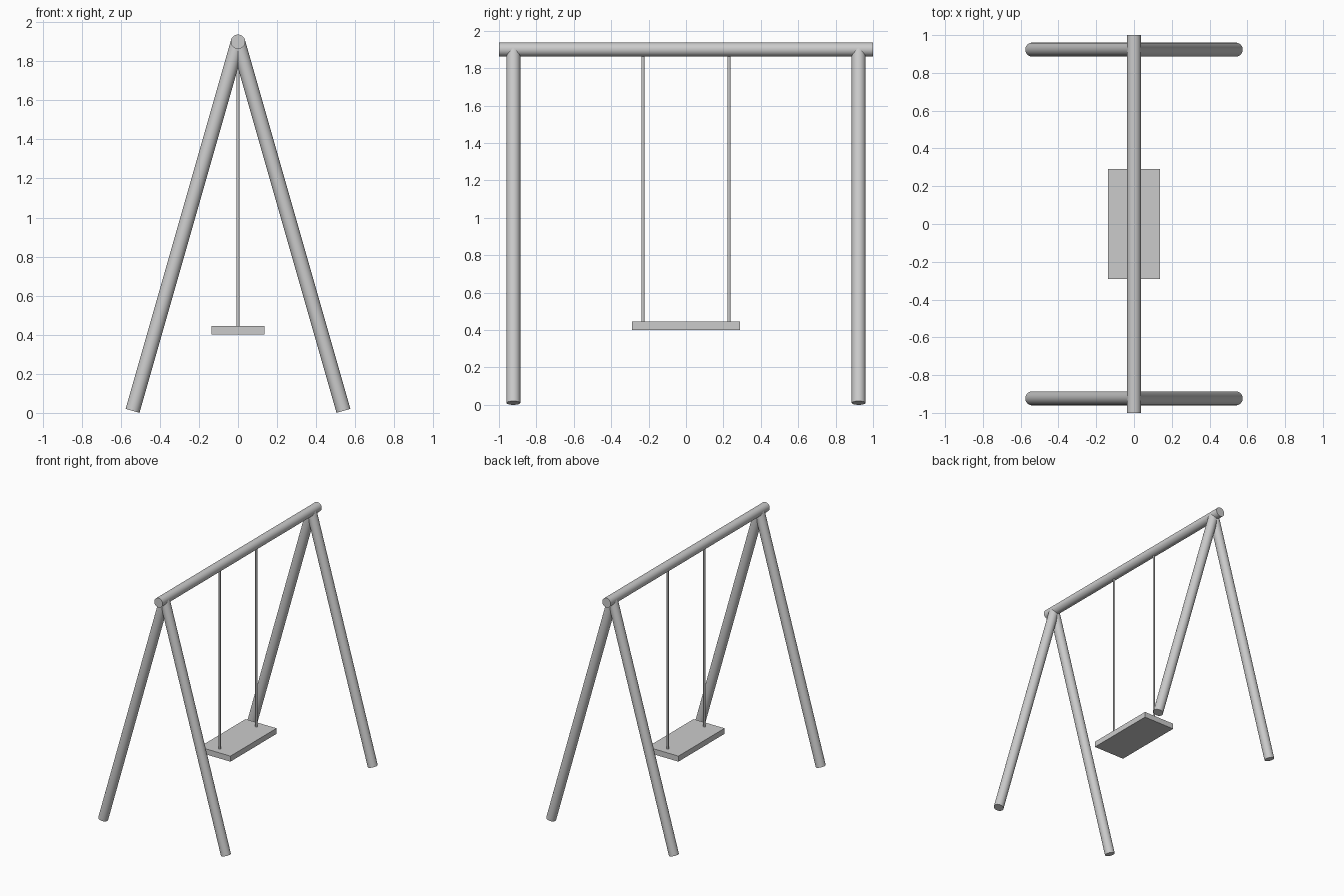
import bpy
from mathutils import Vector

if "Cube" in bpy.data.objects:
    bpy.data.objects.remove(bpy.data.objects["Cube"])


def rod(name, start, end, radius, sides):
    """Smooth-sided cylinder between two points."""
    a, b = Vector(start), Vector(end)
    d = b - a
    bpy.ops.mesh.primitive_cylinder_add(
        vertices=sides, radius=radius, depth=d.length, location=(a + b) / 2,
        rotation=d.to_track_quat('Z', 'Y').to_euler())
    ob = bpy.context.object
    ob.name = name
    bpy.ops.object.shade_smooth_by_angle()
    return ob


POLE_R = 0.037
BEAM_Z = 1.90

# Top beam
rod("top_beam", (0, -1, BEAM_Z), (0, 1, BEAM_Z), POLE_R, 32)

# Two A-frames of splayed legs, cut square to their axis
for y, end in ((-0.923, "front"), (0.923, "back")):
    for x, side in ((-0.54, "left"), (0.54, "right")):
        rod(f"{end}_{side}_leg", (x, y, 0.0102), (0, y, BEAM_Z), POLE_R, 32)

# Ropes from the beam down to the seat
for y, end in ((-0.23, "front"), (0.23, "back")):
    rod(f"{end}_rope", (0, y, 0.435), (0, y, BEAM_Z), 0.0078, 16)

# Seat board
bpy.ops.mesh.primitive_cube_add(size=1, location=(0, 0, 0.423))
seat = bpy.context.object
seat.name = "seat"
seat.scale = (0.273, 0.58, 0.044)
bpy.ops.object.transform_apply(location=False, rotation=False, scale=True)
